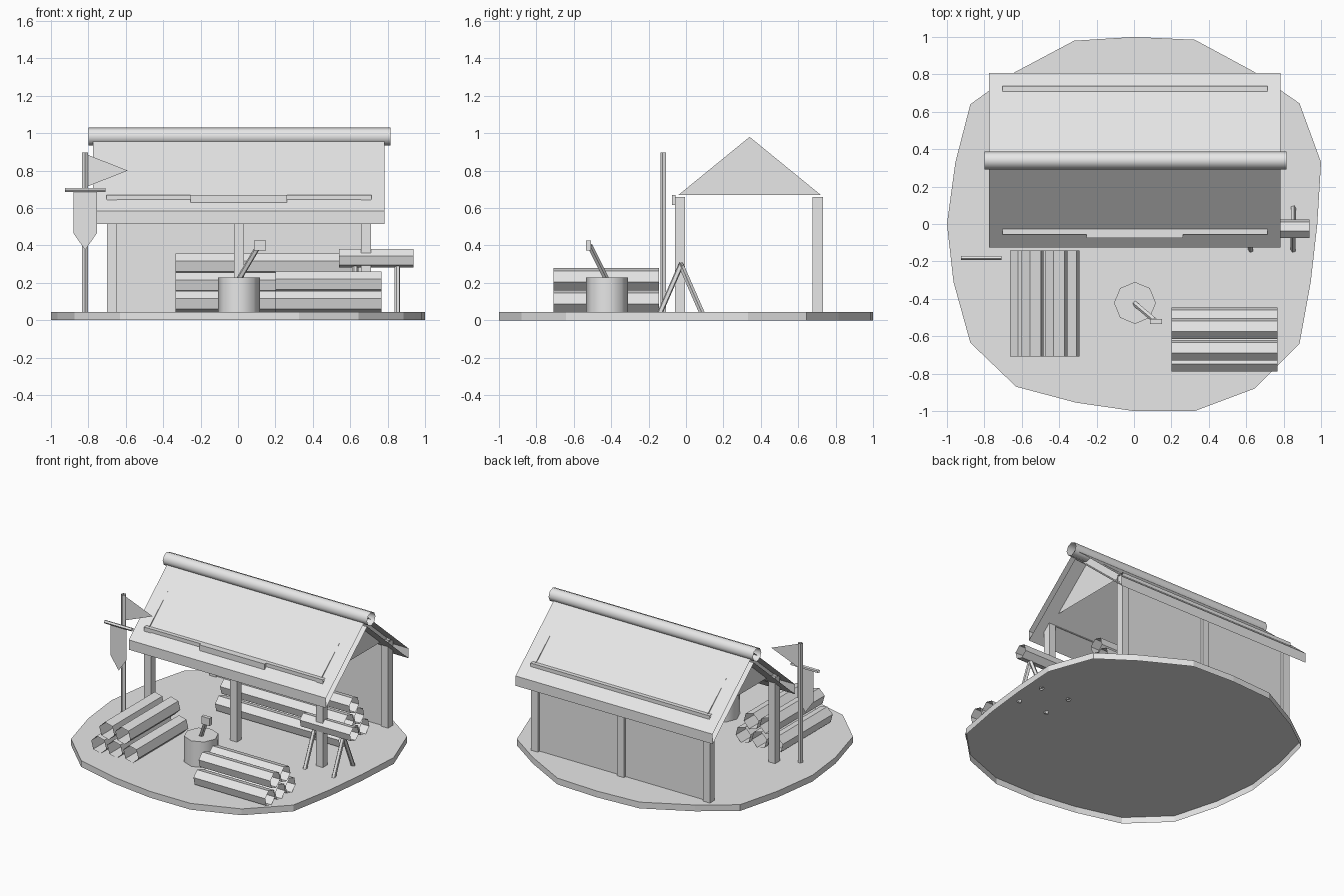
import bpy, bmesh, math
from mathutils import Vector

if "Cube" in bpy.data.objects:
    bpy.data.objects.remove(bpy.data.objects["Cube"])

grey = bpy.data.materials.new("plain light grey")
grey.diffuse_color = (0.8, 0.8, 0.8, 1)
grey.use_nodes = True
grey.node_tree.nodes["Principled BSDF"].inputs["Base Color"].default_value = grey.diffuse_color
TILT = math.radians(15)


def mesh(name, verts, faces, fix=False):
    me = bpy.data.meshes.new(name)
    me.from_pydata([tuple(v) for v in verts], [], faces)
    if fix:
        bm = bmesh.new()
        bm.from_mesh(me)
        bmesh.ops.recalc_face_normals(bm, faces=bm.faces)
        bm.to_mesh(me)
        bm.free()
    me.materials.append(grey)
    ob = bpy.data.objects.new(name, me)
    bpy.context.collection.objects.link(ob)
    return ob


def box(name, x0, x1, y0, y1, z0, z1, open_axis=None):
    """Box; open_axis leaves out the two faces across that axis."""
    v = [(x, y, z) for x in (x0, x1) for y in (y0, y1) for z in (z0, z1)]
    f = {"x": [(0, 1, 3, 2), (4, 6, 7, 5)], "y": [(0, 4, 5, 1), (2, 3, 7, 6)],
         "z": [(0, 2, 6, 4), (1, 5, 7, 3)]}
    return mesh(name, v, [q for k in f if k != open_axis for q in f[k]], open_axis is None)


def tube(name, a, b, r, n=6, caps=False, smooth=False, turn=0.0):
    """Straight n-sided tube from a to b, ends open unless capped."""
    a, b = Vector(a), Vector(b)
    d = (b - a).normalized()
    side = d.cross(Vector((0, 0, 1)))
    side = side.normalized() if side.length > 1e-4 else Vector((1, 0, 0))
    up = side.cross(d)
    v = []
    for p in (a, b):
        for i in range(n):
            t = turn + 2 * math.pi * i / n
            v.append(p + r * (math.cos(t) * side + math.sin(t) * up))
    f = [(n + i, n + (i + 1) % n, (i + 1) % n, i) for i in range(n)]
    if caps:
        f += [tuple(range(n)), tuple(range(2 * n - 1, n - 1, -1))]
    ob = mesh(name, v, f, caps)
    if smooth:
        for p in ob.data.polygons:
            p.use_smooth = len(p.vertices) == 4
    return ob


# Ground slab, open underneath
rim = [(0, 1), (.325, .985), (.64, .815), (.885, .645), (1, .33), (.98, 0), (.945, -.31),
       (.885, -.64), (.645, -.88), (.325, -1), (0, -1), (-.31, -.955), (-.63, -.87),
       (-.875, -.635), (-.965, -.31), (-1, 0), (-.955, .33), (-.875, .64), (-.64, .81), (-.32, .98)]
n = len(rim)
G = .045
mesh("ground", [(x, y, 0) for x, y in rim] + [(x, y, G) for x, y in rim],
     [tuple(range(2 * n - 1, n - 1, -1))] +
     [(n + i, n + (i + 1) % n, (i + 1) % n, i) for i in range(n)])

# Shed frame
for x in (-.674, .006, .685):
    box("front_post", x - .027, x + .027, -.06, -.005, G, .66, "z")
    box("back_post", x - .027, x + .027, .677, .732, G, .66, "z")
box("front_beam", -.703, .713, -.057, -.005, .615, .67, "x")
box("back_beam", -.703, .713, .685, .737, .615, .67, "x")
box("beam_plate", -.253, .262, -.075, -.055, .615, .67)
box("back_wall", -.69, .70, .69, .712, G, .66)
for x in (-.675, .685):
    mesh("gable", [(x, -.04, .67), (x, .72, .67), (x, .34, .98)], [(0, 1, 2)])

# Roof: upper and lower sheets joined at the eaves, with open ends
yr, eave, drop, top = .34, .466, .07, .988
x0, x1 = -.775, .783
for name, s in (("front_roof", -1), ("back_roof", 1)):
    prof = [(yr, top), (yr + s * eave, .585), (yr + s * eave, .585 - drop), (yr, top - drop)]
    v = [(x, y, z) for x in (x0, x1) for y, z in prof]
    f = [(i, i + 1, i + 5, i + 4) for i in range(3)]
    if s > 0:
        f = [q[::-1] for q in f]
    mesh(name, v, f)
tube("ridge_log", (-.80, yr, .982), (.815, yr, .982), .0475, 8, smooth=True)


# Log piles, every log rolled by the same tilt
def pile(name, along_x, lo, hi, mid, step, r, rise, rows):
    for k, count in enumerate(rows):
        z = G + r * math.cos(TILT) + k * rise
        for i in range(count):
            c = mid + (i - (count - 1) / 2) * step
            a, b = ((lo, c, z), (hi, c, z)) if along_x else ((c, lo, z), (c, hi, z))
            tube(name, a, b, r, turn=TILT if along_x else -TILT)


pile("left_pile_log", False, -.708, -.143, -.478, .127, .061, .116, (3, 2))
pile("right_pile_log", True, .2, .767, -.617, .116, .0575, .104, (3, 2))
pile("shed_pile_log", True, -.335, .645, .39, .116, .0575, .1, (3, 2, 1))

# Chopping block and axe
tube("chopping_block", (.005, -.422, G), (.005, -.422, .228), .112, 8, caps=True, smooth=True)
tube("axe_handle", (.005, -.425, .22), (.112, -.515, .4), .015, 5)
box("axe_head", .085, .149, -.535, -.508, .372, .426)

# Sawhorse with a log on it
tube("sawhorse_log", (.54, -.025, .331), (.938, -.025, .331), .052, turn=TILT)
for x in (.625, .852):
    for s in (-1, 1):
        tube("sawhorse_leg", (x, -.027 - s * .004, .305), (x, -.027 + s * .115, .033), .015, 5)

# Flag pole, pennant, crossbar and hanging banner
tube("flag_pole", (-.819, -.12, G), (-.819, -.12, .897), .017, 5, turn=math.radians(90))
mesh("pennant", [(-.805, -.12, .885), (-.805, -.12, .715), (-.59, -.12, .8)], [(0, 1, 2)])
tube("crossbar", (-.926, -.18, .696), (-.708, -.18, .696), .012, 5)
mesh("banner", [(-.88, -.18, .69), (-.88, -.18, .465), (-.817, -.18, .375),
                (-.755, -.18, .465), (-.755, -.18, .69)], [(0, 1, 2, 3, 4)])
